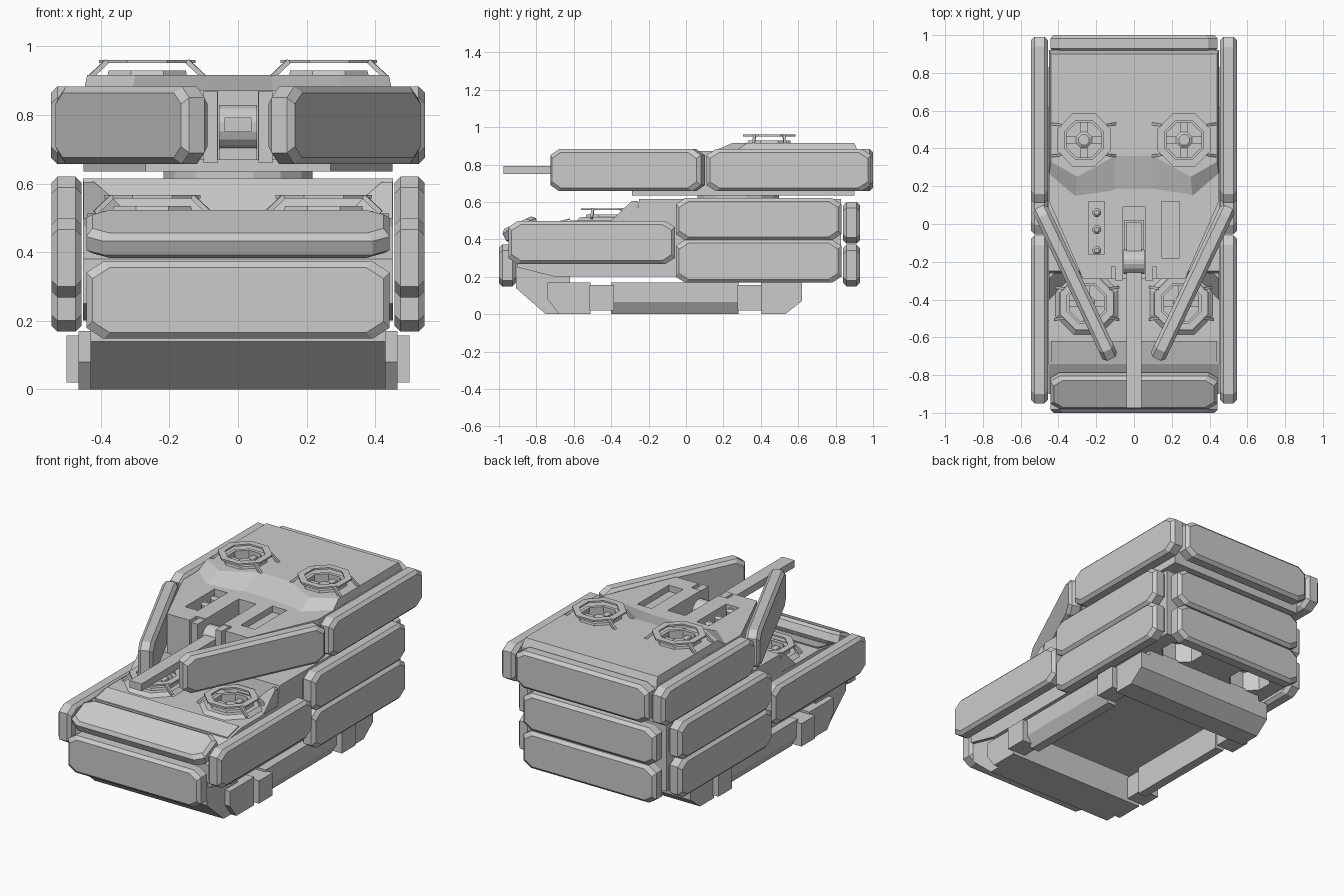
import bpy, bmesh, math
from mathutils import Vector, Matrix

if "Cube" in bpy.data.objects:
    bpy.data.objects.remove(bpy.data.objects["Cube"])

grey = bpy.data.materials.new("light grey")
grey.diffuse_color = (0.6, 0.6, 0.6, 1)
grey.use_nodes = True
grey.node_tree.nodes["Principled BSDF"].inputs["Base Color"].default_value = grey.diffuse_color


def make(name, bm, loc=(0, 0, 0), rot=(0, 0, 0)):
    bmesh.ops.recalc_face_normals(bm, faces=bm.faces)
    me = bpy.data.meshes.new(name)
    bm.to_mesh(me)
    bm.free()
    me.materials.append(grey)
    ob = bpy.data.objects.new(name, me)
    ob.location, ob.rotation_euler = loc, rot
    bpy.context.collection.objects.link(ob)
    return ob


def loft(name, rings, loc=(0, 0, 0), rot=(0, 0, 0), loop=False):
    """Skin a list of equal point rings; cap the ends unless looped."""
    bm = bmesh.new()
    vs = [[bm.verts.new(p) for p in r] for r in rings]
    n = len(vs[0])
    pairs = list(zip(vs, vs[1:])) + ([(vs[-1], vs[0])] if loop else [])
    for a, b in pairs:
        for i in range(n):
            j = (i + 1) % n
            bm.faces.new((a[i], a[j], b[j], b[i]))
    if not loop:
        bm.faces.new(vs[0])
        bm.faces.new(vs[-1])
    return make(name, bm, loc, rot)


def prism(name, pts, axis, a, b):
    """Extrude a 2D outline along x (points y,z) or z (points x,y)."""
    put = (lambda p, t: (t, *p)) if axis == 'x' else (lambda p, t: (*p, t))
    return loft(name, [[put(p, t) for p in pts] for t in (a, b)])


def box(name, x0, x1, y0, y1, z0, z1):
    return prism(name, [(x0, y0), (x1, y0), (x1, y1), (x0, y1)], 'z', z0, z1)


def octa(r, z, n=8):
    return [(r * math.cos(math.tau * (i + .5) / n), r * math.sin(math.tau * (i + .5) / n), z)
            for i in range(n)]


def bar(name, p, q, w):
    p, q = Vector(p), Vector(q)
    bm = bmesh.new()
    bmesh.ops.create_cube(bm, size=1, matrix=Matrix.Diagonal((w, w, (q - p).length, 1)))
    return make(name, bm, (p + q) / 2, (q - p).to_track_quat('Z', 'Y').to_euler())


def pad(name, loc, length, height, thick, rot=(0, 0, 0)):
    """Armour pad: chamfered slab, bevelled on both faces."""
    def ring(inset, y):
        a, b, c, d = length / 2 - inset, height / 2 - inset, .05, .032
        return [(a, y, b - d), (a - c, y, b), (c - a, y, b), (-a, y, b - d),
                (-a, y, d - b), (c - a, y, -b), (a - c, y, -b), (a, y, d - b)]
    h = thick / 2
    return loft(name, [ring(.018, -h), ring(0, .018 - h), ring(0, h - .018), ring(.018, h)], loc, rot)


def cut(target, *cutters):
    for c in cutters:
        m = target.modifiers.new("cut", 'BOOLEAN')
        m.operation, m.object = 'DIFFERENCE', c
        c.hide_render = True
        c.hide_set(True)


def fan(name, x, y, z):
    """Octagonal guard on four legs above a hub with blades."""
    loft(name + "_guard", [octa(.152, .036), octa(.152, .046), octa(.112, .046), octa(.112, .036)],
         (x, y, z), loop=True)
    loft(name + "_collar", [octa(.128, -.01), octa(.122, .014), octa(.1, .014), octa(.1, -.01)],
         (x, y, z), loop=True)
    loft(name + "_hub", [octa(.045, -.09), octa(.045, -.01), octa(.03, 0)], (x, y, z))
    for i in range(4):
        t = math.pi / 4 + i * math.pi / 2
        c, s = math.cos(t), math.sin(t)
        bar(name + "_leg", (x + c * .235, y + s * .12, z - .005), (x + c * .165, y + s * .11, z + .042), .014)
        c, s = math.cos(t - math.pi / 4), math.sin(t - math.pi / 4)
        bar(name + "_blade", (x + c * .03, y + s * .03, z - .03), (x + c * .1, y + s * .1, z - .03), .036)
    return loft(name + "_cutter", [octa(.104, -.09), octa(.104, .1)], (x, y, z))


# Hull body
hull = prism("hull", [(-.9, .25), (-.7, .2), (.83, .2), (.83, .615), (-.25, .615), (-.27, .5),
                      (-.62, .5), (-.74, .475), (-.9, .38)], 'x', -.452, .452)
prism("front_deck_plate", [(-.73, .478), (-.62, .505), (-.62, .512), (-.73, .485)], 'x', -.44, .44)

# Underside skirt: front and rear wedges, chamfered sides, linking boxes
prism("front_skirt", [(-.91, .28), (-.91, .14), (-.75, 0), (-.51, 0), (-.51, .17), (-.62, .17),
                      (-.62, .205), (-.7, .205), (-.74, .28)], 'x', -.43, .43)
prism("rear_skirt", [(.4, .21), (.4, 0), (.53, 0), (.62, .07), (.62, .21)], 'x', -.4, .4)
for s in (1, -1):
    prism("front_skirt_block", [(-.74, .17), (-.74, .08), (-.68, 0), (-.51, 0), (-.51, .17)],
          'x', s * .425, s * .465)
    prism("rear_skirt_block", [(.4, .17), (.4, 0), (.53, 0), (.62, .07), (.62, .17)], 'x', s * .36, s * .465)
    side = [(.37, .17), (.465, .17), (.465, .065), (.425, 0), (.37, 0)]
    loft("side_skirt", [[(s * x, y, z) for x, z in side] for y in (-.4, .28)])
    for y in (-.515, .275):
        box("skirt_box", s * .38, s * .5, y, y + .13, .02, .157)
    # Sloped cheeks beside the front fans
    loft("hull_cheek", [[(s * .3, -.26, .5), (s * .45, -.26, .5), (s * .45, -.4, .5)],
                        [(s * .42, -.26, .605), (s * .45, -.26, .605), (s * .45, -.29, .605)]])

# Hull pads: sides, front and back
quarter = math.pi / 2
for s in (1, -1):
    pad("front_side_pad", (s * .5, -.505, .383), .89, .23, .088, (0, 0, quarter))
    pad("upper_side_pad", (s * .5, .388, .508), .885, .225, .088, (0, 0, quarter))
    pad("lower_side_pad", (s * .5, .388, .283), .885, .23, .088, (0, 0, quarter))
pad("upper_rear_pad", (0, .885, .488), .885, .223, .09)
pad("lower_rear_pad", (0, .885, .26), .885, .223, .09)
pad("lower_front_pad", (0, -.955, .26), .885, .225, .09)
pad("upper_front_pad", (0, -.883, .453), .885, .195, .08, (math.radians(-65), 0, 0))

# Hull fans set into the front deck
for s in (1, -1):
    x = s * .25
    cut(hull, fan("hull_fan", x, -.42, .52))
    loft("hull_fan_base", [octa(.185, .495), octa(.155, .52), octa(.104, .52), octa(.104, .495)],
         (x, -.42, 0), loop=True)
    # Exhaust ducts below the rear
    cut(hull, loft("duct_cutter", [octa(.12, .1), octa(.12, .32)], (x, .72, 0)))

# Turret ring and base plate
loft("turret_ring", [octa(.222, .6, 16), octa(.222, .66, 16)], (0, .28, 0))
outline = [(.45, .9), (.45, .12), (.27, -.29), (-.27, -.29), (-.45, .12), (-.45, .9)]
prism("turret_base", outline, 'z', .635, .66)

# Turret body with gun slot and hatches
body = prism("turret_body", outline, 'z', .655, .872)
roof_low = [(.45, .92), (.45, .26), (.31, .14), (.1, .17), (-.1, .17), (-.31, .14), (-.45, .26), (-.45, .92)]
roof_top = [(.44, .9), (.44, .33), (.3, .25), (.1, .36), (-.1, .36), (-.3, .25), (-.44, .33), (-.44, .9)]
roof = loft("turret_roof", [[(x, y, .84) for x, y in roof_low], [(x, y, .868) for x, y in roof_low],
                            [(x, y, .916) for x, y in roof_top]])
cut(body, box("gun_slot_cutter", -.058, .058, -.4, .09, .67, 1),
    box("gun_notch_cutter", -.12, .12, -.4, -.225, .67, 1),
    box("left_hatch_cutter", -.24, -.155, -.16, .12, .8, 1),
    box("right_hatch_cutter", .145, .24, -.18, .12, .835, 1))
for y in (-.14, -.03, .06):
    loft("hatch_knob", [octa(.024, .79), octa(.024, .85), octa(.012, .862)], (-.197, y, 0))

# Turret fans
for s in (1, -1):
    cutter = fan("turret_fan", s * .265, .445, .915)
    cut(roof, cutter)
    cut(body, cutter)

# Gun: barrel, mantlet and trunnion
box("gun_barrel", -.04, .04, -.975, .01, .75, .793)
box("gun_mantlet", -.054, .054, -.22, .02, .66, .77)
loft("gun_trunnion", [octa(.065, -.056, 16), octa(.065, .056, 16)], (0, -.2, .765), (0, quarter, 0))
for s in (1, -1):
    box("gun_cheek", s * .06, s * .1, -.3, -.21, .66, .868)

# Turret pads: sides, back and the swept front pair
for s in (1, -1):
    pad("turret_side_pad", (s * .5, .55, .77), .88, .225, .09, (0, 0, quarter))
    pad("turret_front_pad", (s * .311, -.312, .77), .89, .225, .085, (0, 0, s * math.radians(64.6)))
pad("turret_rear_pad", (0, .955, .77), .885, .225, .09)
